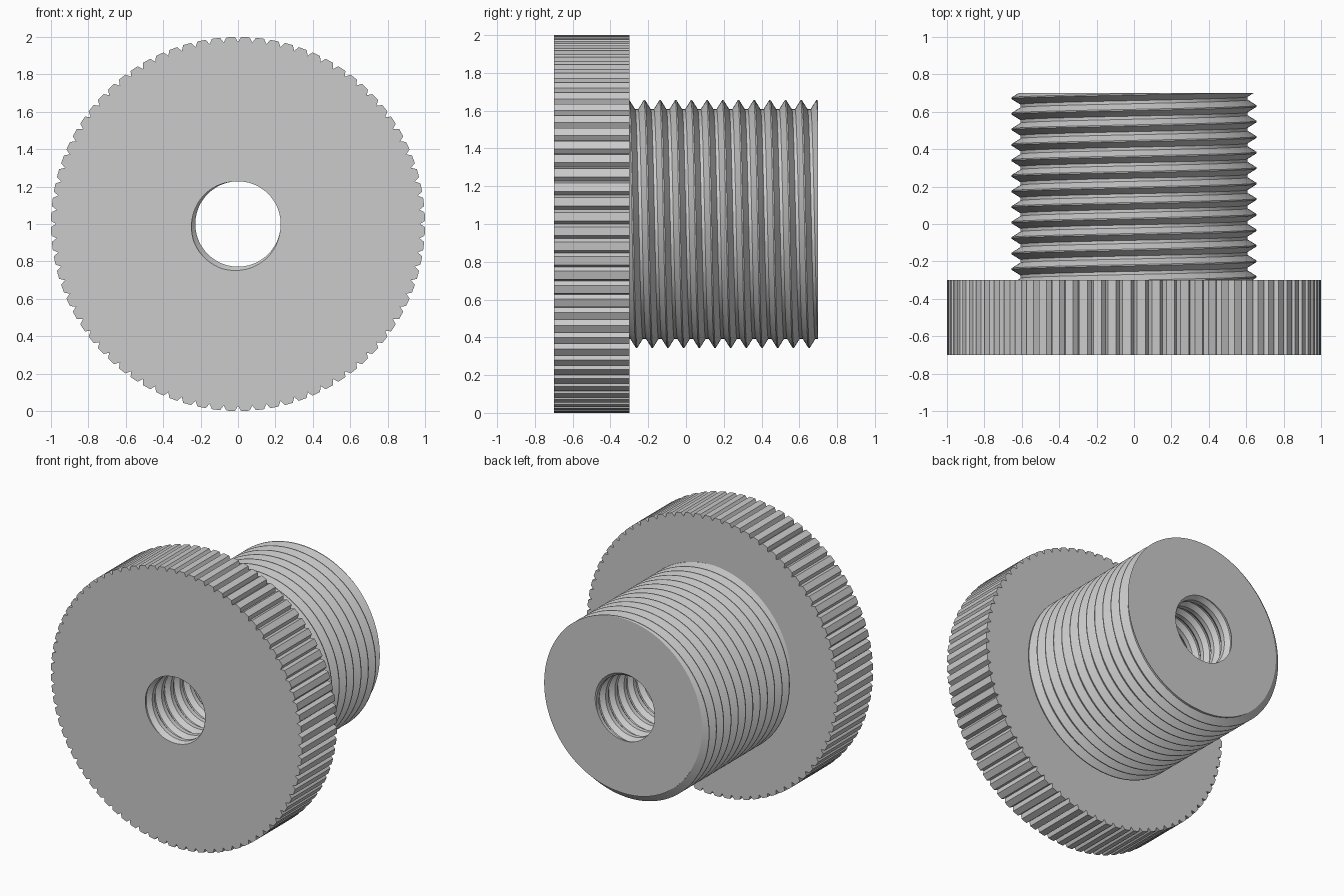
import bpy
import bmesh
from math import sin, cos, pi, floor
from mathutils import Vector

TEETH = 80
SEGMENTS = TEETH * 3      # three outline points per tooth
FRONT, SHOULDER, BACK = -0.7, -0.3, 0.7

if "Cube" in bpy.data.objects:
    bpy.data.objects.remove(bpy.data.objects["Cube"], do_unlink=True)

grey = bpy.data.materials.new("plain grey")
grey.use_nodes = True
grey.diffuse_color = (0.6, 0.6, 0.6, 1)
grey.node_tree.nodes["Principled BSDF"].inputs["Base Color"].default_value = (0.6, 0.6, 0.6, 1)


def polar(angle, radius, y):
    """Point around the part's horizontal axis."""
    return Vector((radius * sin(angle), y, 1 + radius * cos(angle)))


def thread(y0, y1, phase, pitch, root, crest, crest_half, root_half):
    """Columns of a right-hand helical thread, clipped flat at both ends."""
    flank = 0.5 - root_half - crest_half

    def radius(y, start):
        u = (y - start) / pitch
        d = abs(u - floor(u + 0.5))
        k = min(max((d - crest_half) / flank, 0), 1)
        return crest + (root - crest) * k

    first = floor((y0 - phase) / pitch) - 2
    last = floor((y1 - phase) / pitch) + 2
    stops = (-crest_half, crest_half, 0.5 - root_half, 0.5 + root_half)
    columns = []
    for i in range(SEGMENTS + 1):
        angle = 2 * pi * i / SEGMENTS
        start = phase + pitch * i / SEGMENTS
        column = []
        for turn in range(first, last + 1):
            for stop in stops:
                y = min(max(start + pitch * (turn + stop), y0), y1)
                column.append(polar(angle, radius(y, start), y))
        columns.append(column)
    return columns


def knurl(y0, y1, radius, depth, half_width):
    """Columns of a rim cut by straight V notches."""
    columns = []
    for i in range(SEGMENTS + 1):
        tooth, part = divmod(i, 3)
        angle = 2 * pi * tooth / TEETH
        r = radius - depth
        if part:
            angle += half_width if part == 1 else 2 * pi / TEETH - half_width
            r = radius
        columns.append([polar(angle, r, y0), polar(angle, r, y1)])
    return columns


def bore(y0, y1):
    """Threaded hole through the axis."""
    pitch = 0.105
    return thread(y0, y1, FRONT - pitch * 0.625, pitch, 0.228, 0.254, 0.06, 0.15)


def solid(name, outer, inner):
    """Closed ring from an outer wall, an inner wall and two flat ends."""
    bm = bmesh.new()
    columns = [[bm.verts.new(p) for p in a + b[::-1]] for a, b in zip(outer, inner)]
    for a, b in zip(columns, columns[1:]):
        for j in range(len(a)):
            k = (j + 1) % len(a)
            bm.faces.new((a[j], a[k], b[k], b[j]))
    bmesh.ops.remove_doubles(bm, verts=bm.verts, dist=0.00002)
    bmesh.ops.recalc_face_normals(bm, faces=bm.faces)
    # Smooth around the turns, crisp across the ridges
    for face in bm.faces:
        face.smooth = True
    for edge in bm.edges:
        edge.smooth = edge.calc_face_angle(pi) < 0.4
    mesh = bpy.data.meshes.new(name)
    bm.to_mesh(mesh)
    bm.free()
    mesh.materials.append(grey)
    obj = bpy.data.objects.new(name, mesh)
    bpy.context.collection.objects.link(obj)
    return obj


# Grip wheel with a notched rim
solid("knurled_head", knurl(FRONT, SHOULDER, 1.0, 0.027, 0.017), bore(FRONT, SHOULDER))

# Shaft with threads outside and inside
solid("threaded_shaft",
      thread(SHOULDER, BACK, -0.22, 0.083, 0.608, 0.656, 0.04, 0.1),
      bore(SHOULDER, BACK))
